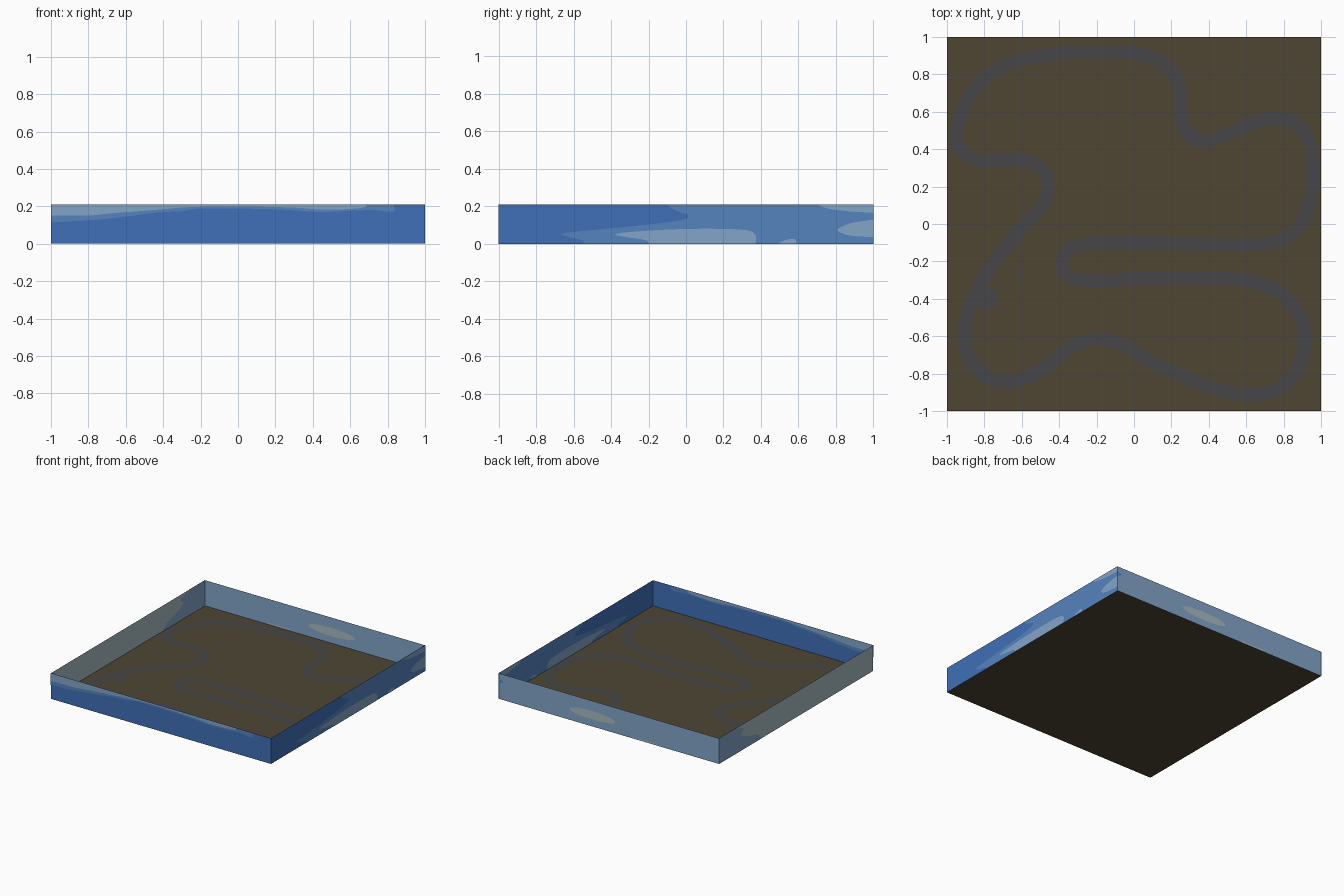
import bpy, bmesh, math
from mathutils import Vector

if "Cube" in bpy.data.objects:
    bpy.data.objects.remove(bpy.data.objects["Cube"])

H = 0.21          # wall height
LIFT = 0.0015     # height of one painted layer


def material(name, r, g, b):
    lin = [((c / 255 + 0.055) / 1.055) ** 2.4 for c in (r, g, b)]
    m = bpy.data.materials.new(name)
    m.diffuse_color = (*lin, 1)
    m.use_nodes = True
    m.node_tree.nodes["Principled BSDF"].inputs["Base Color"].default_value = m.diffuse_color
    return m


DEEP = material("deep_blue", 65, 112, 184)
MID = material("mid_blue", 85, 131, 191)
LIGHT = material("light_blue", 131, 165, 200)
PALE = material("pale_grey", 167, 186, 193)
EARTH = material("brown_earth", 78, 70, 52)
ROAD = material("grey_road", 70, 70, 72)


def add_object(name, bm, mat):
    me = bpy.data.meshes.new(name)
    bm.to_mesh(me)
    bm.free()
    me.materials.append(mat)
    ob = bpy.data.objects.new(name, me)
    bpy.context.collection.objects.link(ob)
    return ob


def smooth(points, closed=False, steps=6):
    """Catmull-Rom curve through the points."""
    p = [Vector(q) for q in points]
    n = len(p)
    at = (lambda i: p[i % n]) if closed else (lambda i: p[max(0, min(n - 1, i))])
    out = []
    for i in range(n if closed else n - 1):
        a, b, c, d = (at(i + k) for k in (-1, 0, 1, 2))
        for s in range(steps):
            t = s / steps
            out.append(0.5 * (2 * b + (c - a) * t + (2 * a - 5 * b + 4 * c - d) * t * t
                              + (3 * b - a - 3 * c + d) * t ** 3))
    return out if closed else out + [p[-1]]


# Each wall maps (distance along, height, outward offset) to space
WALLS = {
    "front": lambda u, z, o: (u, -1 - o, z),
    "back": lambda u, z, o: (u, 1 + o, z),
    "left": lambda u, z, o: (-1 - o, u, z),
    "right": lambda u, z, o: (1 + o, u, z),
}
OUT = {"front": (0, -1, 0), "back": (0, 1, 0), "left": (-1, 0, 0), "right": (1, 0, 0)}


def wall_face(bm, wall, pts, offset, outward):
    f = bm.faces.new([bm.verts.new(WALLS[wall](u, min(max(z, 0), H), offset)) for u, z in pts])
    f.normal_update()
    if (f.normal.dot(Vector(OUT[wall])) > 0) != outward:
        f.normal_flip()


def sky_patch(name, wall, mat, curve, corners=(), closed=False, layer=1):
    """Painted cloud shape on both sides of a wall."""
    pts = [tuple(v) for v in smooth(curve, closed)] + list(corners)
    bm = bmesh.new()
    for side in (1, -1):
        wall_face(bm, wall, pts, side * LIFT * layer, side > 0)
    add_object(name, bm, mat)


def oval(cx, cz, rx, rz):
    return [(cx + rx * math.cos(a * math.pi / 4), cz + rz * math.sin(a * math.pi / 4)) for a in range(8)]


# Four sky walls
for wall, mat in (("front", DEEP), ("right", DEEP), ("back", LIGHT), ("left", PALE)):
    bm = bmesh.new()
    wall_face(bm, wall, [(-1, 0), (1, 0), (1, H), (-1, H)], 0, True)
    add_object(wall + "_sky_wall", bm, mat)

# Front wall bands
sky_patch("front_mid_band", "front", MID,
          [(-1, .115), (-.8, .125), (-.6, .145), (-.45, .165), (-.3, .175), (-.18, .189), (.2, .184),
           (.43, .17), (.6, .176), (.72, .18), (.83, .172), (.83, H)], [(-1, H)])
sky_patch("front_light_band", "front", LIGHT,
          [(-1, .15), (-.8, .151), (-.65, .165), (-.45, .18), (-.25, .196), (0, .2), (.3, .193),
           (.45, .182), (.6, .186), (.68, .196), (.68, H)], [(-1, H)], layer=2)

# Right wall bands
sky_patch("right_mid_band", "right", MID,
          [(-.1, H), (-.06, .18), (.015, .15), (-.05, .122), (-.3, .092), (-.5, .073), (-.66, .055),
           (-.62, .035), (-.55, .018), (-.55, 0)], [(1, 0), (1, H)])
sky_patch("right_light_low", "right", LIGHT,
          [(-.2, 0), (-.22, .02), (-.38, .05), (-.2, .07), (.05, .08), (.3, .075), (.37, .05), (.37, 0)], layer=2)
sky_patch("right_light_middle", "right", LIGHT,
          [(1, .128), (.88, .11), (.81, .075), (.87, .045), (1, .035)], layer=2)
sky_patch("right_light_top", "right", LIGHT,
          [(.7, H), (.75, .19), (.85, .175), (1, .165)], [(1, H)], layer=2)
sky_patch("right_light_spot", "right", LIGHT,
          [(.49, 0), (.53, .02), (.58, .025), (.59, 0)], layer=2)

# Back wall haze
sky_patch("back_pale_oval", "back", PALE, oval(.15, .092, .21, .035), closed=True)
sky_patch("back_pale_spot", "back", PALE, oval(-.32, .008, .12, .007), closed=True)
sky_patch("back_mid_edge", "back", MID, [(1, .165), (.96, .15), (1, .13)])

# Left wall blue corner
sky_patch("left_light_corner", "left", LIGHT,
          [(.45, 0), (.5, .05), (.64, .09), (.72, .13), (.68, .17), (.8, H)], [(1, H), (1, 0)])

# Earth floor
bm = bmesh.new()
bm.faces.new([bm.verts.new(c) for c in ((-1, -1, 0), (1, -1, 0), (1, 1, 0), (-1, 1, 0))])
add_object("earth_floor", bm, EARTH)

# Winding road ribbon
path = [(-.95, .47), (-.89, .67), (-.76, .81), (-.55, .89), (-.25, .92), (.05, .905), (.2, .82), (.25, .68),
        (.26, .53), (.36, .44), (.5, .48), (.68, .555), (.83, .555), (.93, .46), (.955, .27), (.93, .08),
        (.84, -.05), (.68, -.11), (.4, -.11), (.1, -.1), (-.2, -.1), (-.34, -.13), (-.385, -.21),
        (-.34, -.285), (-.2, -.3), (.1, -.29), (.4, -.29), (.65, -.31), (.82, -.4), (.91, -.57), (.88, -.76),
        (.77, -.88), (.6, -.91), (.4, -.87), (.1, -.74), (-.05, -.65), (-.2, -.615), (-.34, -.66),
        (-.5, -.78), (-.65, -.845), (-.8, -.81), (-.9, -.67), (-.895, -.5), (-.82, -.32), (-.7, -.14),
        (-.58, 0), (-.49, .1), (-.46, .2), (-.5, .3), (-.62, .345), (-.78, .335), (-.9, .37)]
line = smooth(path, closed=True, steps=5)
bm = bmesh.new()
rows = []
for i, p in enumerate(line):
    t = (line[(i + 1) % len(line)] - line[i - 1]).normalized()
    n = Vector((-t.y, t.x)) * 0.036
    rows.append([bm.verts.new((*(p + s * n), LIFT)) for s in (1, -1)])
for i, (a, b) in enumerate(rows):
    c, d = rows[(i + 1) % len(rows)]
    bm.faces.new((a, b, d, c))
add_object("winding_road", bm, ROAD)

# Lay-by and small spot beside the road
for name, x, y, r in (("road_layby", -.785, -.4, .06), ("road_spot", -.61, -.27, .015)):
    bm = bmesh.new()
    bm.faces.new([bm.verts.new((x + r * math.cos(a * math.pi / 8), y + r * math.sin(a * math.pi / 8), LIFT * 1.3))
                  for a in range(16)])
    add_object(name, bm, ROAD)
